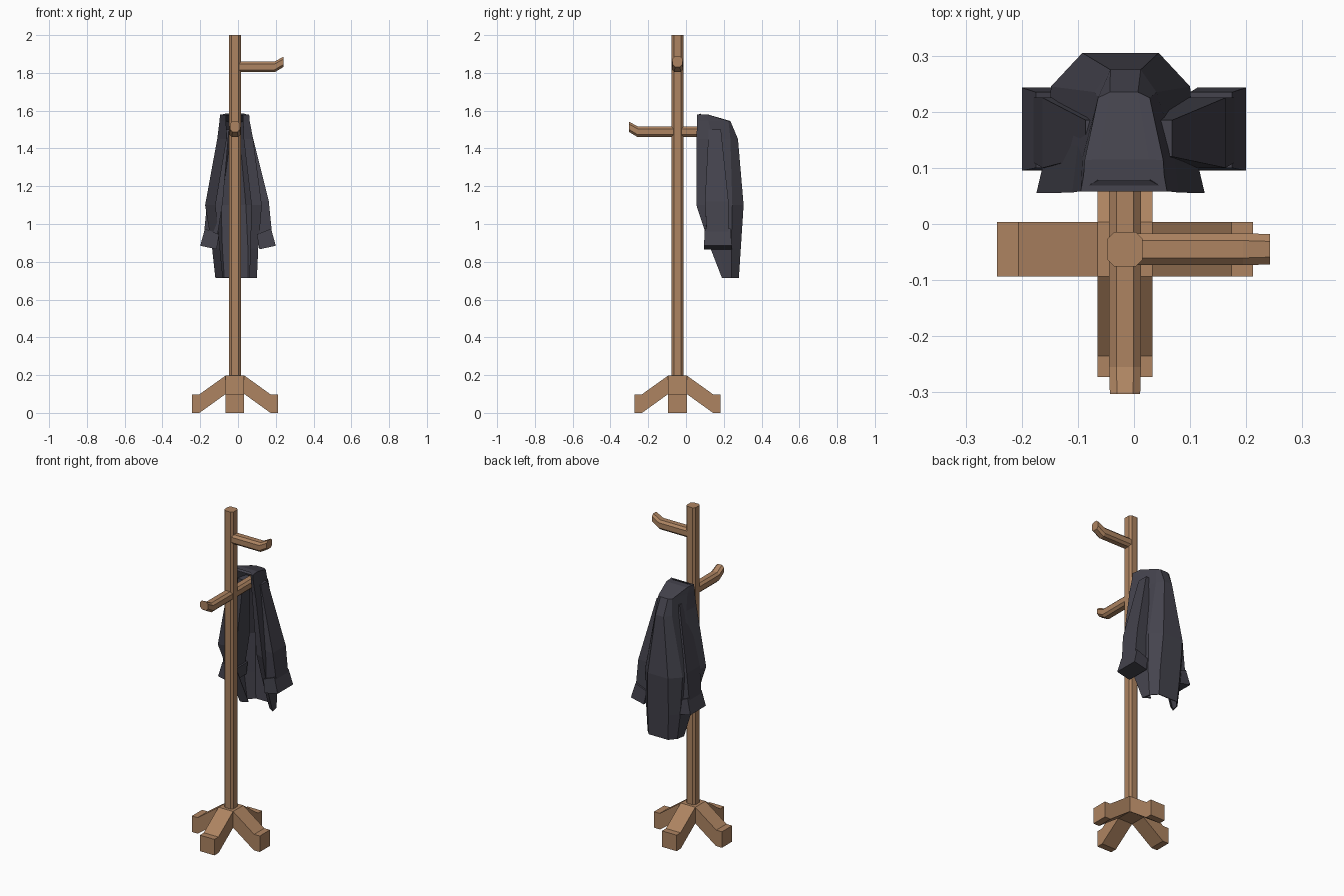
import bpy, bmesh, math
from mathutils import Matrix, Vector

if "Cube" in bpy.data.objects:
    bpy.data.objects.remove(bpy.data.objects["Cube"])

CX, CY = -0.016, -0.045   # pole axis


def material(name, rgb):
    m = bpy.data.materials.new(name)
    m.diffuse_color = (*rgb, 1)
    m.use_nodes = True
    m.node_tree.nodes["Principled BSDF"].inputs["Base Color"].default_value = m.diffuse_color
    return m


WOOD = material("brown wood", (0.42, 0.23, 0.12))
CLOTH = material("dark cloth", (0.058, 0.056, 0.074))


def finish(name, bm, mat, normals=True):
    if normals:
        bmesh.ops.recalc_face_normals(bm, faces=bm.faces[:])
    me = bpy.data.meshes.new(name)
    bm.to_mesh(me)
    bm.free()
    me.materials.append(mat)
    ob = bpy.data.objects.new(name, me)
    bpy.context.collection.objects.link(ob)
    return ob


def loft(name, rings, mat, matrix=Matrix(), closed=True, caps=True):
    """Skin a list of equal-length point rings."""
    bm = bmesh.new()
    vs = [[bm.verts.new(matrix @ Vector(p)) for p in r] for r in rings]
    n = len(rings[0])
    for a, b in zip(vs, vs[1:]):
        for i in range(n if closed else n - 1):
            j = (i + 1) % n
            bm.faces.new((a[i], a[j], b[j], b[i]))
    if caps:
        bm.faces.new(vs[0])
        bm.faces.new(vs[-1])
    return finish(name, bm, mat)


def octagon(h, c):
    """Square of half-size h with corners cut by c."""
    k = h - c
    return [(h, -k), (h, k), (k, h), (-k, h), (-h, k), (-h, -k), (-k, -h), (k, -h)]


def turned(angle, z=0):
    return Matrix.Translation((CX, CY, z)) @ Matrix.Rotation(math.radians(angle), 4, 'Z')


# pole
loft("pole", [[(x, y, z) for x, y in octagon(0.031, 0.012)] for z in (0.12, 2.0)],
     WOOD, turned(0))

# base hub and four splayed legs
W = 0.049
loft("base_hub", [[(-W, -W, z), (W, -W, z), (W, W, z), (-W, W, z)] for z in (0.1, 0.198)],
     WOOD, turned(0))
leg = [(W, 0.198), (0.19, 0.097), (0.228, 0.097), (0.228, 0), (0.188, 0), (W, 0.1)]
for i, side in enumerate(("right", "back", "left", "front")):
    loft(side + "_leg", [[(x, y, z) for x, z in leg] for y in (-W, W)],
         WOOD, turned(90 * i))

# hooks: straight peg with an upturned tip
for name, angle, z in (("upper_right_hook", 0, 1.832), ("lower_front_hook", -90, 1.488),
                       ("lower_back_hook", 90, 1.488)):
    path = [(0, 0, 0.0285), (0.21, 0, 0.0285), (0.258, 0.027, 0.027)]
    loft(name, [[(x, y, dz + h) for y, h in octagon(r, 0.013)] for x, dz, r in path],
         WOOD, turned(angle, z))

# coat body: open-fronted shell; each row is half a section from lapel to back
rows = [  # z, centre x, [(half width, y)...]
    (1.58, -0.018, [(0.045, 0.075), (0.077, 0.058), (0.072, 0.085), (0.070, 0.114), (0.045, 0.115)]),
    (1.545, -0.018, [(0.045, 0.085), (0.080, 0.058), (0.074, 0.118), (0.046, 0.225), (0.025, 0.235)]),
    (1.45, -0.015, [(0.045, 0.09), (0.095, 0.056), (0.085, 0.14), (0.055, 0.235), (0.027, 0.275)]),
    (1.10, -0.024, [(0.095, 0.075), (0.150, 0.055), (0.130, 0.14), (0.124, 0.245), (0.068, 0.305)]),
    (0.87, -0.015, [(0.080, 0.155), (0.122, 0.130), (0.120, 0.17), (0.115, 0.24), (0.070, 0.290)]),
    (0.715, -0.010, [(0.070, 0.215), (0.110, 0.190), (0.106, 0.21), (0.100, 0.24), (0.065, 0.280)]),
]
rings = []
for z, cx, half in rows:
    rings.append([(cx - x, y, z) for x, y in half] + [(cx + x, y, z) for x, y in half[::-1]])
coat = loft("coat_body", rings, CLOTH, closed=False, caps=False)
bm = bmesh.new()
bm.from_mesh(coat.data)
bm.verts.ensure_lookup_table()
for i in range(4):       # close the top across the shoulders
    bm.faces.new([bm.verts[k] for k in (i, i + 1, 8 - i, 9 - i)])
bmesh.ops.recalc_face_normals(bm, faces=bm.faces[:])
# make the back panel face outward
back = min(bm.faces, key=lambda f: -f.calc_center_median().y)
if back.normal.y < 0:
    bmesh.ops.reverse_faces(bm, faces=bm.faces[:])
bm.to_mesh(coat.data)
bm.free()
shell = coat.modifiers.new("thickness", 'SOLIDIFY')
shell.thickness = 0.006
shell.offset = -1

# sleeves and cuffs: (inner x, inner z, outer x, outer z, y min, y max)
sleeve = [(0.03, 1.50, 0.068, 1.50, 0.12, 0.185),
          (0.08, 1.12, 0.163, 1.12, 0.10, 0.225),
          (0.11, 0.93, 0.180, 0.95, 0.11, 0.225)]
cuff = [(0.100, 0.945, 0.175, 0.975, 0.10, 0.235),
        (0.113, 0.866, 0.200, 0.885, 0.095, 0.243)]
for side, s, shift in (("left", -1, -0.018), ("right", 1, 0)):
    for part, data in (("sleeve", sleeve), ("cuff", cuff)):
        loft(f"{side}_{part}",
             [[(s * xi + dx, y0, zi), (s * xo + dx, y0, zo),
               (s * xo + dx, y1, zo), (s * xi + dx, y1, zi)]
              for (xi, zi, xo, zo, y0, y1) in data
              for dx in [shift if zi > 1.4 else 0]], CLOTH)
